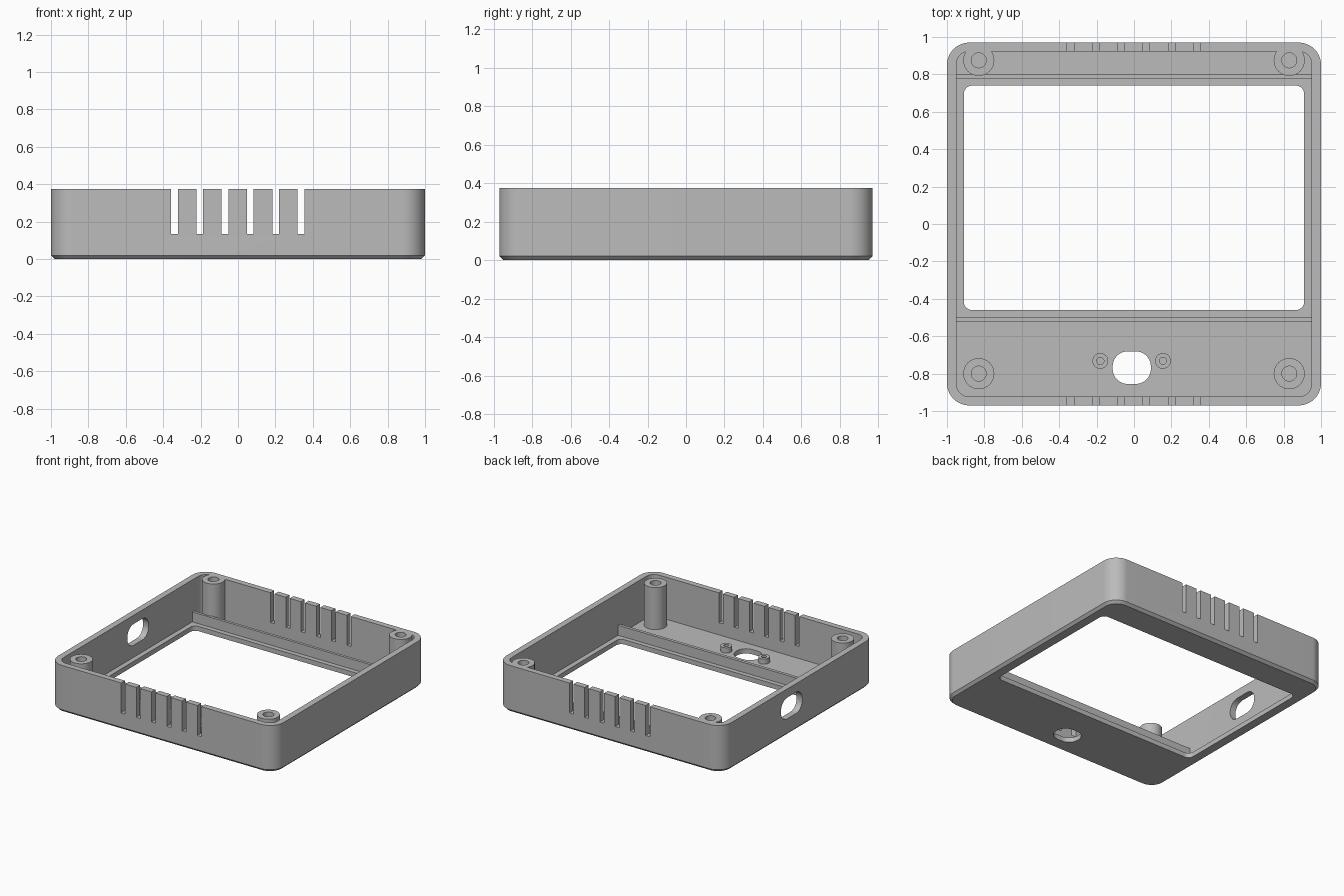
import bpy, bmesh
from math import pi, cos, sin, radians
from mathutils import Matrix

if "Cube" in bpy.data.objects:
    bpy.data.objects.remove(bpy.data.objects["Cube"], do_unlink=True)

grey = bpy.data.materials.new("plastic grey")
grey.use_nodes = True
grey.diffuse_color = (0.5, 0.5, 0.5, 1)
grey.node_tree.nodes["Principled BSDF"].inputs["Base Color"].default_value = (0.5, 0.5, 0.5, 1)


def rounded_rect(hx, hy, r, z, seg=16):
    """Outline of a rounded rectangle with half sizes hx, hy."""
    pts = []
    for i, (sx, sy) in enumerate([(1, 1), (-1, 1), (-1, -1), (1, -1)]):
        for k in range(seg + 1):
            a = (i + k / seg) * pi / 2
            pts.append((sx * (hx - r) + r * cos(a), sy * (hy - r) + r * sin(a), z))
    return pts


def circle(r, z, seg=40):
    return [(r * cos(2 * pi * k / seg), r * sin(2 * pi * k / seg), z) for k in range(seg)]


def loft(name, loops, matrix=Matrix()):
    """Closed solid running through a stack of matching outlines."""
    bm = bmesh.new()
    rings = [[bm.verts.new(p) for p in loop] for loop in loops]
    n = len(rings[0])
    for a, b in zip(rings, rings[1:]):
        for i in range(n):
            j = (i + 1) % n
            bm.faces.new((a[i], a[j], b[j], b[i]))
    bm.faces.new(rings[0][::-1])
    bm.faces.new(rings[-1])
    bmesh.ops.remove_doubles(bm, verts=bm.verts, dist=1e-5)
    bmesh.ops.recalc_face_normals(bm, faces=bm.faces)
    bm.transform(matrix)
    mesh = bpy.data.meshes.new(name)
    bm.to_mesh(mesh)
    bm.free()
    obj = bpy.data.objects.new(name, mesh)
    bpy.context.collection.objects.link(obj)
    mesh.materials.append(grey)
    return obj


def box(name, x0, x1, y0, y1, z0, z1):
    return loft(name, [[(x0, y0, z), (x1, y0, z), (x1, y1, z), (x0, y1, z)] for z in (z0, z1)])


def activate(obj):
    bpy.ops.object.select_all(action='DESELECT')
    obj.select_set(True)
    bpy.context.view_layer.objects.active = obj


def cut(obj, cutter):
    activate(obj)
    mod = obj.modifiers.new("cut", 'BOOLEAN')
    mod.operation = 'DIFFERENCE'
    mod.solver = 'EXACT'
    mod.object = cutter
    bpy.ops.object.modifier_apply(modifier=mod.name)
    bpy.data.objects.remove(cutter, do_unlink=True)


def smooth(obj):
    activate(obj)
    bpy.ops.object.shade_smooth_by_angle(angle=radians(30))


TOP, FLOOR = 0.375, 0.038

# Tray with chamfered bottom edge
shell = loft("case_shell", [rounded_rect(0.98, 0.95, 0.10, 0),
                            rounded_rect(1, 0.97, 0.12, 0.02),
                            rounded_rect(1, 0.97, 0.12, TOP)])
cut(shell, loft("cavity", [rounded_rect(0.95, 0.923, 0.07, z) for z in (FLOOR, 0.5)]))

# Screen window and oval port in the floor
cut(shell, loft("window", [rounded_rect(0.91, 0.6, 0.045, z) for z in (-0.1, 0.2)],
                Matrix.Translation((0, 0.14, 0))))
cut(shell, loft("floor_port", [rounded_rect(0.102, 0.087, 0.08, z) for z in (-0.1, 0.2)],
                Matrix.Translation((-0.012, -0.768, 0))))

# Oval port in the right wall
cut(shell, loft("wall_port", [rounded_rect(0.085, 0.135, 0.08, z) for z in (-0.1, 0.1)],
                Matrix.Translation((-1, 0.09, 0.22)) @ Matrix.Rotation(pi / 2, 4, 'Y')))

# Vent slots through front and back walls
for side in (-1, 1):
    for i in range(6):
        x = -0.34 + i * 0.1354
        cut(shell, box("vent", x - 0.018, x + 0.018, side * 0.95 - 0.06, side * 0.95 + 0.06, 0.135, 0.5))
smooth(shell)


# Hollow posts: outer wall, rim, then a blind hole
def post(name, x, y, r, hole, top, depth):
    obj = loft(name, [circle(r, FLOOR - 0.01), circle(r, top), circle(hole, top), circle(hole, top - depth)],
               Matrix.Translation((x, y, 0)))
    smooth(obj)


for label, x in (("right", -0.83), ("left", 0.83)):
    post("back_screw_post_" + label, x, 0.875, 0.083, 0.04, TOP, 0.25)
    post("front_screw_post_" + label, x, -0.8, 0.083, 0.04, TOP, 0.25)
for label, x in (("right", -0.18), ("left", 0.155)):
    post("port_stud_" + label, x, -0.732, 0.042, 0.019, 0.08, 0.035)

# Thin ribs on either side of the window
box("back_rib", -0.96, 0.96, 0.778, 0.8, 0.03, 0.118)
box("front_rib", -0.96, 0.96, -0.522, -0.497, 0.03, 0.118)
